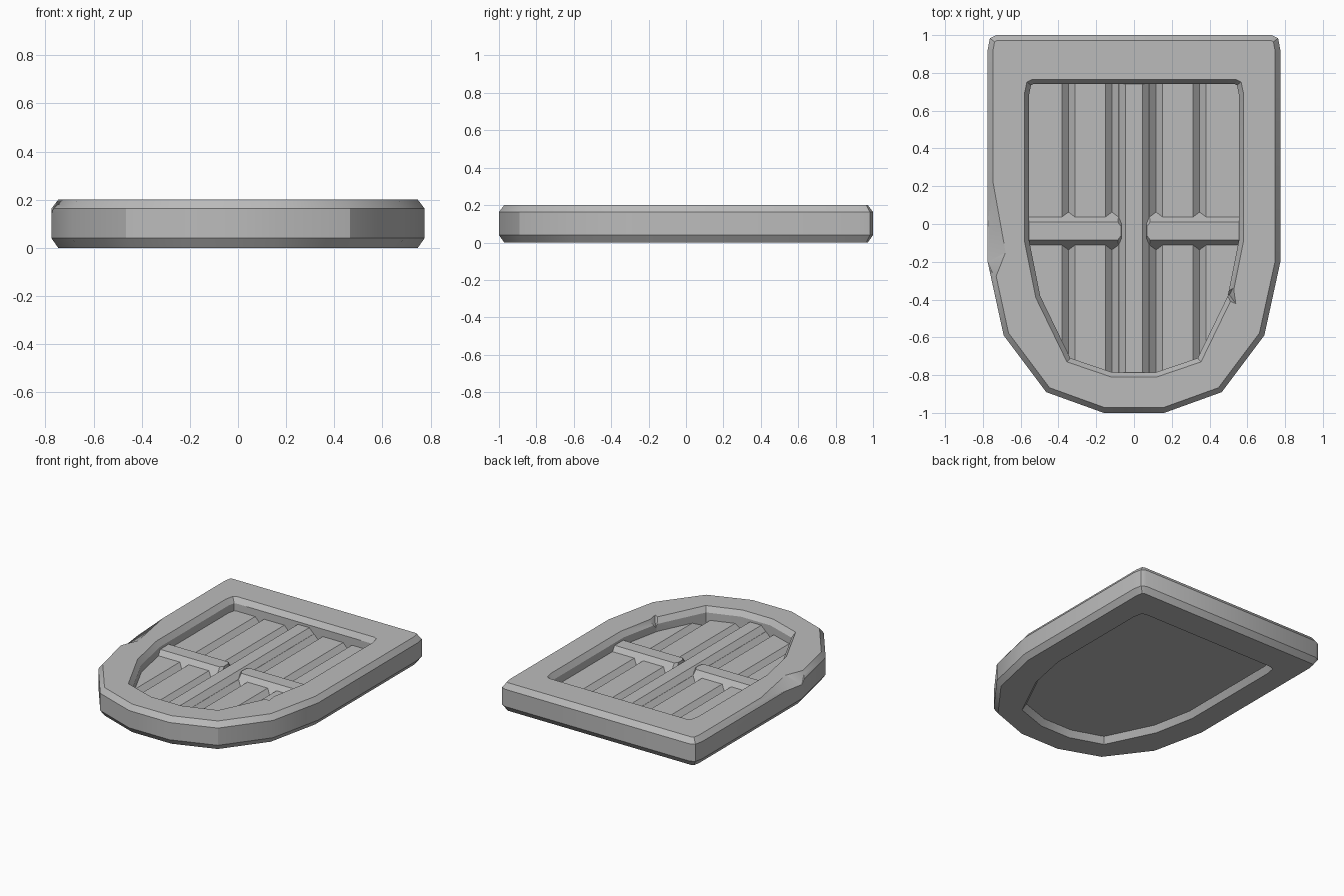
import bpy, bmesh, math
from mathutils import Vector

cube = bpy.data.objects.get("Cube")
if cube:
    bpy.data.objects.remove(cube, do_unlink=True)

grey = bpy.data.materials.new("stone_grey")
grey.use_nodes = True
colour = (0.5, 0.5, 0.5, 1)
grey.diffuse_color = colour
grey.node_tree.nodes["Principled BSDF"].inputs["Base Color"].default_value = colour


def finish(name, bm):
    bmesh.ops.recalc_face_normals(bm, faces=bm.faces)
    mesh = bpy.data.meshes.new(name)
    bm.to_mesh(mesh)
    bm.free()
    mesh.materials.append(grey)
    obj = bpy.data.objects.new(name, mesh)
    bpy.context.collection.objects.link(obj)
    return obj


def hull(name, points):
    bm = bmesh.new()
    for p in points:
        bm.verts.new(p)
    bmesh.ops.convex_hull(bm, input=bm.verts)
    bmesh.ops.dissolve_limit(bm, angle_limit=0.01, verts=bm.verts, edges=bm.edges)
    return finish(name, bm)


def cut(obj, cutter, operation):
    mod = obj.modifiers.new(cutter.name, "BOOLEAN")
    mod.operation, mod.object, mod.solver = operation, cutter, "EXACT"
    bpy.context.view_layer.objects.active = obj
    bpy.ops.object.modifier_apply(modifier=mod.name)
    bpy.data.objects.remove(cutter, do_unlink=True)


def smooth(obj):
    bpy.ops.object.select_all(action="DESELECT")
    obj.select_set(True)
    bpy.context.view_layer.objects.active = obj
    bpy.ops.object.shade_smooth_by_angle(angle=math.radians(30))


def mirrored(half):
    return [Vector(p) for p in half] + [Vector((-x, y)) for x, y in reversed(half)]


def inset(loop, d):
    """Move every edge of a clockwise outline inwards by d."""
    out = []
    for i, p in enumerate(loop):
        a = (p - loop[i - 1]).normalized()
        b = (loop[(i + 1) % len(loop)] - p).normalized()
        na, nb = Vector((a.y, -a.x)), Vector((b.y, -b.x))
        out.append(p + (na + nb) * d / (1 + na.dot(nb)))
    return out


outer = mirrored([(0.73, 1), (0.763, 0.983), (0.775, 0.92), (0.775, -0.2),
                  (0.69, -0.59), (0.465, -0.89), (0.16, -1)])
opening = mirrored([(0.54, 0.765), (0.567, 0.752), (0.58, 0.69), (0.58, -0.09),
                    (0.52, -0.39), (0.355, -0.73), (0.12, -0.81)])

# Frame: a chamfered band between the two outlines
rings = [(inset(outer, 0.028), 0), (outer, 0.04), (outer, 0.163),
         (inset(outer, 0.028), 0.2), (opening, 0.2), (inset(opening, 0.025), 0.163),
         (inset(opening, 0.025), 0.04), (opening, 0)]
bm = bmesh.new()
loops = [[bm.verts.new((p.x, p.y, z)) for p in loop] for loop, z in rings]
n = len(outer)
for k, low in enumerate(loops):
    high = loops[(k + 1) % len(loops)]
    for i in range(n):
        j = (i + 1) % n
        bm.faces.new((low[i], low[j], high[j], high[i]))
frame = finish("frame", bm)

# Chips: one on the outer right edge, one on the inner left edge
cut(frame, hull("edge_chip", [(-0.755, 0.27, 0.2), (-0.68, -0.15, 0.2), (-0.735, -0.29, 0.2),
                              (-0.775, -0.2, 0.14), (-0.8, 0.27, 0.26), (-0.68, -0.15, 0.26),
                              (-0.735, -0.29, 0.26), (-0.85, -0.2, 0.14)]), "DIFFERENCE")
cut(frame, hull("rim_notch", [(0.53, -0.33, 0.21), (0.545, -0.43, 0.21), (0.505, -0.375, 0.14),
                              (0.48, -0.4, 0.21), (0.48, -0.36, 0.14)]), "DIFFERENCE")
smooth(frame)

# Panel: planks with V grooves and a raised centre bar, trimmed to the opening
FLOOR, GROOVE, BAR, BACK = 0.11, 0.075, 0.145, 0.045
half = [(0.045, BAR), (0.08, FLOOR)]
for x in (0.117, 0.347):
    half += [(x - 0.035, FLOOR), (x, GROOVE), (x + 0.035, FLOOR)]
half += [(0.7, FLOOR), (0.7, BACK)]
bm = bmesh.new()
face = bm.faces.new([bm.verts.new((p.x, 0.9, p.y)) for p in mirrored(half)])
side = bmesh.ops.extrude_face_region(bm, geom=[face])
bmesh.ops.translate(bm, vec=(0, -1.8, 0),
                    verts=[g for g in side["geom"] if isinstance(g, bmesh.types.BMVert)])
panel = finish("plank_panel", bm)
trim = inset(opening, 0.01)
cut(panel, hull("panel_trim", [(p.x, p.y, z) for p in trim for z in (0, 0.3)]), "INTERSECT")
smooth(panel)

# Cross bars: chamfered, reaching down into the grooves
for name, s in (("left_cross_bar", 1), ("right_cross_bar", -1)):
    points = []
    for z, w, end in ((GROOVE, 0.1, 0.06), (BAR, 0.048, 0.068)):
        for t in (1, -1):
            points += [(s * x, -0.037 + t * y, z)
                       for x, y in ((0.57, w), (end + 0.018, w), (end, w - 0.025))]
    smooth(hull(name, points))
